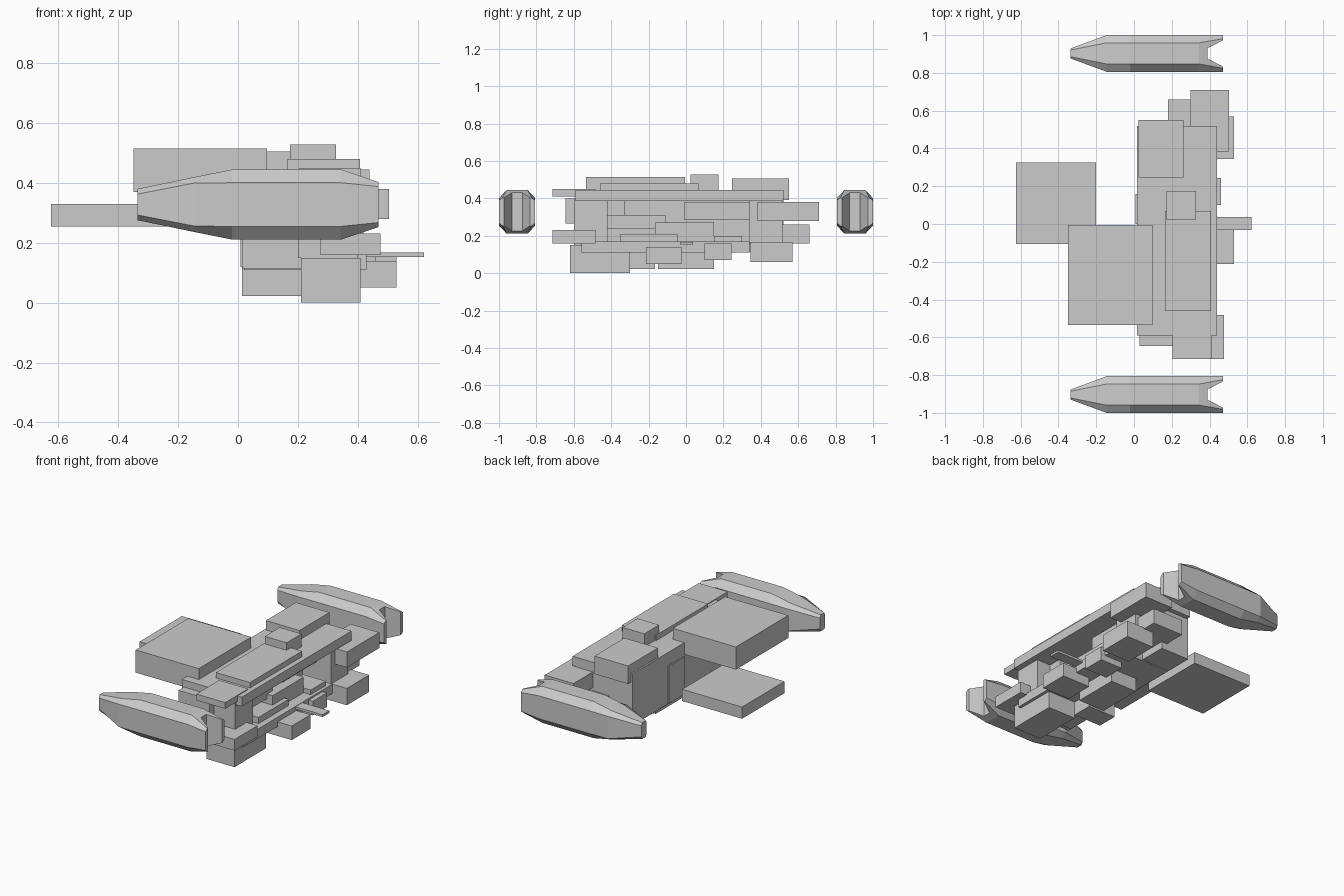
import bpy, bmesh

if "Cube" in bpy.data.objects:
    bpy.data.objects.remove(bpy.data.objects["Cube"])

def box(name, x0, x1, y0, y1, z0, z1):
    bm = bmesh.new()
    bmesh.ops.create_cube(bm, size=1)
    for v in bm.verts:
        v.co = (x1 if v.co.x > 0 else x0, y1 if v.co.y > 0 else y0, z1 if v.co.z > 0 else z0)
    return finish(name, bm)

def finish(name, bm):
    bmesh.ops.recalc_face_normals(bm, faces=bm.faces)
    me = bpy.data.meshes.new(name)
    bm.to_mesh(me)
    bm.free()
    ob = bpy.data.objects.new(name, me)
    bpy.context.collection.objects.link(ob)
    return ob

# Central hull: C-shaped frame open towards +x
box("hull_back_wall", .015, .22, -.59, .52, .115, .42)
box("hull_top_slab", .015, .44, -.59, .52, .385, .445)
box("hull_floor", .02, .43, -.56, .34, .11, .17)
box("hull_left_column", .2, .4, -.6, -.42, .15, .40)
box("hull_right_column", .2, .42, .34, .515, .165, .40)
box("hull_rear_panel", .008, .1, 0, .16, .12, .36)
box("hull_end_block", .03, .25, -.645, -.55, .265, .40)

# Broad plates on the -x side
box("upper_wing_plate", -.35, .097, -.535, -.005, .37, .515)
box("lower_wing_plate", -.625, -.2, -.105, .325, .255, .33)

# Roof blocks
box("roof_long_block", .165, .407, -.46, .068, .43, .48)
box("roof_turret", .173, .327, .025, .175, .43, .528)
box("roof_rear_block", .025, .263, .247, .55, .39, .505)
box("roof_end_plate", .205, .41, -.715, -.483, .41, .45)

# Side blocks
box("lower_end_plate", .275, .477, -.715, -.483, .16, .232)
box("side_block", .3, .504, .383, .71, .28, .38)
box("side_lower_block", .18, .4, .34, .66, .16, .26)

# Recess details
box("recess_upper_box", .18, .32, -.01, .34, .285, .38)
box("recess_left_box", .18, .30, -.42, -.33, .31, .385)
box("recess_mid_box", .18, .32, -.42, -.11, .24, .31)
box("recess_step_a", .2, .36, -.165, .15, .165, .27)
box("recess_step_b", .2, .39, -.35, -.045, .165, .21)
box("recess_step_c", .25, .41, .15, .30, .16, .20)

# Underside blocks
box("keel_corner_block", .21, .41, -.62, -.3, 0, .15)
box("keel_rear_block", .013, .21, -.3, -.165, .022, .12)
box("keel_mid_block", .11, .3, -.15, .15, .022, .20)
box("keel_front_pod", .33, .53, -.213, -.023, .05, .14)
box("keel_side_pod", .33, .53, .345, .57, .06, .168)
box("keel_small_pod", .3, .46, .1, .243, .07, .16)
box("nose_bar", .4, .622, -.033, .037, .153, .168)

# Nacelles: octagonal loft with a notched tail
# stations: x, half width, half height, top flat half width, side flat half height
STATIONS = [(-.335, .027, .0525, .018, .035),
            (-.145, .097, .092, .056, .072),
            (-.02, .097, .117, .056, .073),
            (.345, .097, .117, .056, .073),
            (.47, .097, .075, .078, .06)]
NOTCH = [(.388, -.028), (.405, -.035), (.475, -.072), (.6, -.072),
         (.6, .072), (.475, .072), (.405, .035), (.388, .028)]

def nacelle(name, cy, cz=.328):
    bm = bmesh.new()
    rings = []
    for x, w, h, a, b in STATIONS:
        pts = [(w, b), (a, h), (-a, h), (-w, b), (-w, -b), (-a, -h), (a, -h), (w, -b)]
        rings.append([bm.verts.new((x, cy + y, cz + z)) for y, z in pts])
    for r, s in zip(rings, rings[1:]):
        for i in range(8):
            j = (i + 1) % 8
            bm.faces.new((r[i], r[j], s[j], s[i]))
    bm.faces.new(rings[0])
    bm.faces.new(rings[-1])
    body = finish(name, bm)
    # tail notch cutter
    bm = bmesh.new()
    f = bm.faces.new([bm.verts.new((x, cy + y, cz - .3)) for x, y in NOTCH])
    ext = bmesh.ops.extrude_face_region(bm, geom=[f])
    bmesh.ops.translate(bm, vec=(0, 0, .6), verts=[g for g in ext["geom"] if isinstance(g, bmesh.types.BMVert)])
    cutter = finish(name + "_notch_cutter", bm)
    mod = body.modifiers.new("tail_notch", "BOOLEAN")
    mod.operation, mod.solver, mod.object = "DIFFERENCE", "EXACT", cutter
    cutter.hide_render = True
    cutter.hide_set(True)

nacelle("left_nacelle", -.903)
nacelle("right_nacelle", .903)
